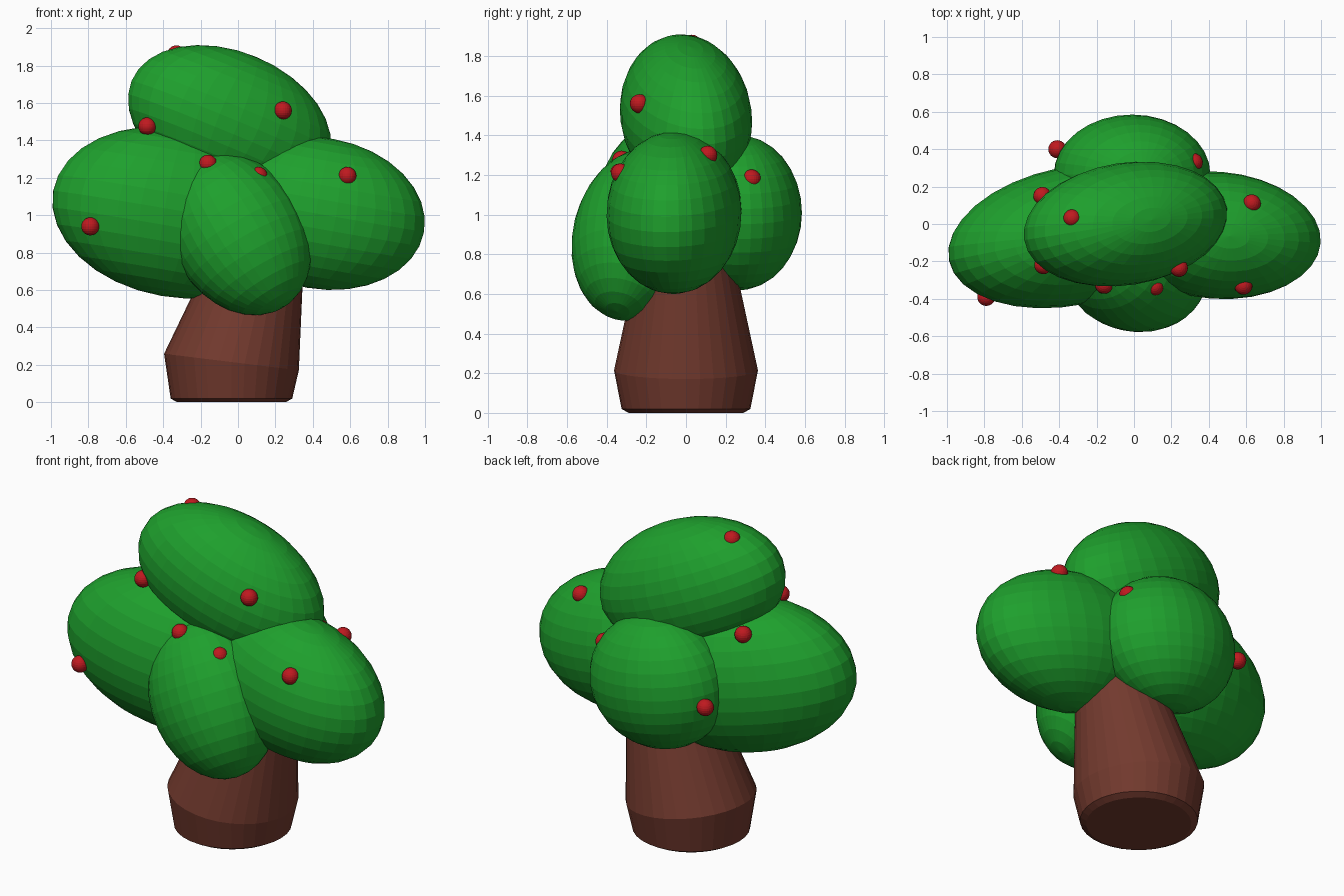
import bpy
import bmesh
from math import radians
from mathutils import Matrix, Vector

default_cube = bpy.data.objects.get("Cube")
if default_cube:
    bpy.data.objects.remove(default_cube, do_unlink=True)


def make_material(name, rgb):
    mat = bpy.data.materials.new(name)
    mat.use_nodes = True
    mat.diffuse_color = (*rgb, 1)
    shader = mat.node_tree.nodes["Principled BSDF"]
    shader.inputs["Base Color"].default_value = (*rgb, 1)
    shader.inputs["Roughness"].default_value = 0.8
    return mat


def add_object(name, bm, mat):
    bmesh.ops.recalc_face_normals(bm, faces=bm.faces)
    mesh = bpy.data.meshes.new(name)
    bm.to_mesh(mesh)
    bm.free()
    mesh.materials.append(mat)
    obj = bpy.data.objects.new(name, mesh)
    bpy.context.collection.objects.link(obj)
    return obj


def add_ball(name, mat, location, radii, tilt=(0, 0, 0), segments=32):
    bm = bmesh.new()
    bmesh.ops.create_uvsphere(bm, u_segments=segments, v_segments=segments // 2, radius=1)
    obj = add_object(name, bm, mat)
    obj.location = location
    obj.scale = radii
    obj.rotation_mode = 'YXZ'
    obj.rotation_euler = [radians(a) for a in tilt]
    return obj


bark = make_material("bark", (0.17, 0.042, 0.027))
leaves = make_material("leaves", (0.013, 0.35, 0.026))
fruit_red = make_material("fruit_red", (0.52, 0.01, 0.014))

# Trunk: stacked rings (centre x, height, radius, tilt), leaning to one side
rings = [
    (-0.035, 0.0, 0.29, 0),
    (-0.035, 0.02, 0.325, 0),
    (-0.035, 0.215, 0.363, 7),
    (0.145, 0.9, 0.215, 12),
]
bm = bmesh.new()
loops = []
for x, z, radius, tilt in rings:
    place = Matrix.Translation(Vector((x, 0, z))) @ Matrix.Rotation(radians(tilt), 4, 'Y')
    loops.append(bmesh.ops.create_circle(bm, segments=32, radius=radius, matrix=place)["verts"])
for low, high in zip(loops, loops[1:]):
    for i in range(len(low)):
        j = (i + 1) % len(low)
        bm.faces.new((low[i], low[j], high[j], high[i]))
bm.faces.new(loops[0])
bm.faces.new(loops[-1])
add_object("trunk", bm, bark)

# Canopy: overlapping tilted ellipsoids
canopy = {
    "top_canopy": ((-0.045, 0, 1.5), (0.574, 0.327, 0.375), (0, 22.3, 9)),
    "right_canopy": ((-0.335, -0.065, 1.015), (0.675, 0.37, 0.453), (0, 9.8, 11.3)),
    "left_canopy": ((0.44, -0.06, 1.01), (0.565, 0.34, 0.404), (0, 10, -4.3)),
    "front_canopy": ((0.005, -0.25, 0.9), (0.36, 0.32, 0.465), (-14, -30, 0)),
    "back_canopy": ((-0.01, 0.265, 1.01), (0.42, 0.32, 0.39), (0, 8, 0)),
}
for name, (location, radii, tilt) in canopy.items():
    add_ball(name, leaves, location, radii, tilt)

# Fruit scattered over the canopy
fruit_spots = [
    (-0.33, 0.03, 1.86), (0.24, -0.235, 1.56), (-0.485, -0.22, 1.475),
    (-0.49, 0.15, 1.37), (-0.41, 0.4, 1.0), (0.32, 0.33, 1.18),
    (0.63, 0.11, 1.3), (-0.16, -0.325, 1.275), (0.11, -0.335, 1.21),
    (0.585, -0.33, 1.21), (-0.79, -0.39, 0.94),
]
for number, spot in enumerate(fruit_spots, 1):
    add_ball(f"fruit_{number}", fruit_red, spot, (0.048,) * 3, segments=24)
